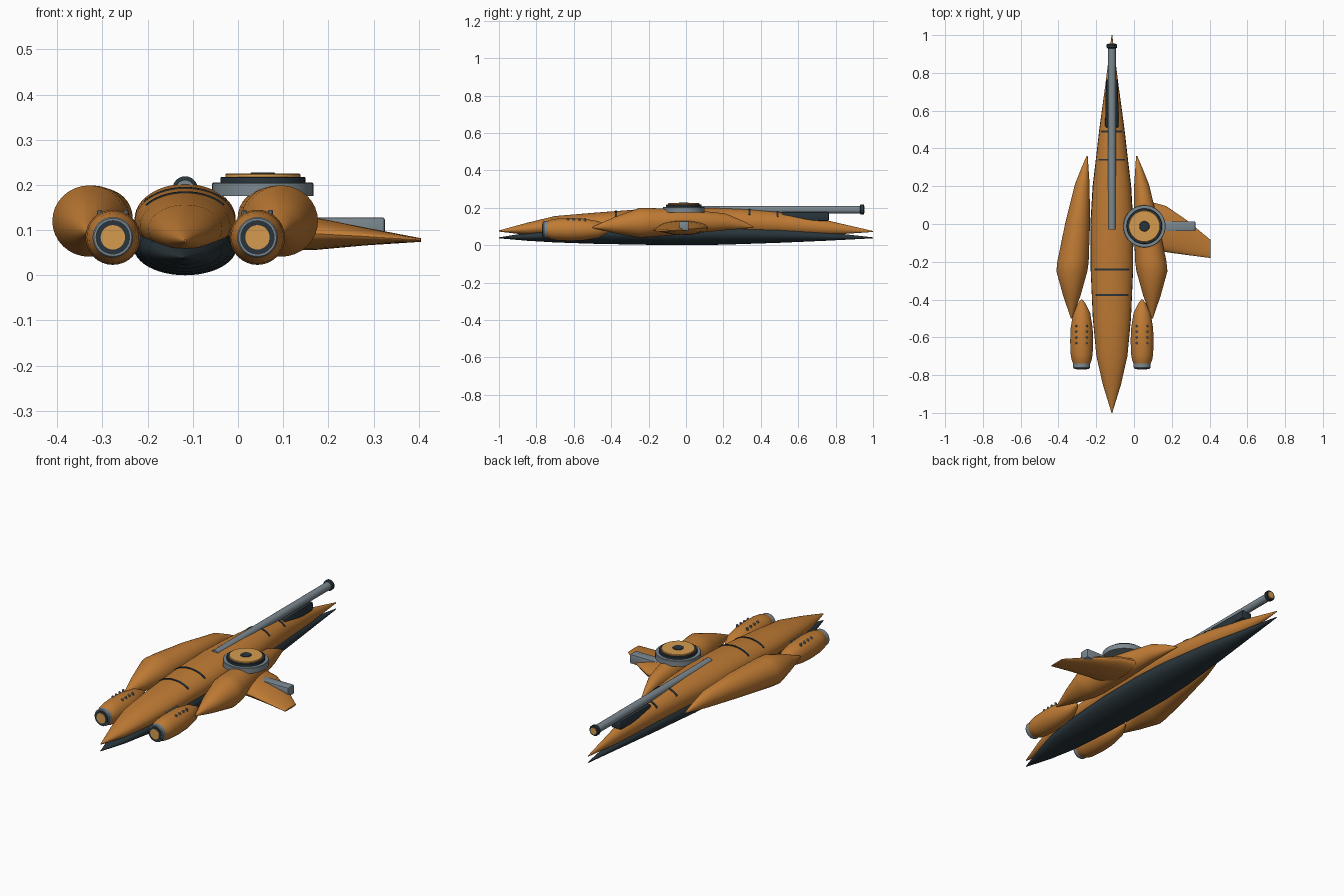
import bpy, bmesh, math
from mathutils import Vector

cube = bpy.data.objects.get("Cube")
if cube:
    bpy.data.objects.remove(cube, do_unlink=True)


def material(name, rgb):
    m = bpy.data.materials.new(name)
    m.use_nodes = True
    m.diffuse_color = (*rgb, 1)
    m.node_tree.nodes["Principled BSDF"].inputs["Base Color"].default_value = (*rgb, 1)
    return m


ORANGE = material("burnt orange", (0.53, 0.2, 0.035))
GOLD = material("light gold", (0.67, 0.33, 0.08))
GREY = material("steel grey", (0.2, 0.25, 0.28))
DARK = material("dark slate", (0.022, 0.036, 0.045))

MID = -0.117  # centreline of the hull


def finish(name, bm, mat, angle=30):
    bmesh.ops.recalc_face_normals(bm, faces=bm.faces)
    me = bpy.data.meshes.new(name)
    bm.to_mesh(me)
    bm.free()
    me.materials.append(mat)
    ob = bpy.data.objects.new(name, me)
    bpy.context.collection.objects.link(ob)
    bpy.ops.object.select_all(action="DESELECT")
    bpy.context.view_layer.objects.active = ob
    ob.select_set(True)
    bpy.ops.object.shade_smooth_by_angle(angle=math.radians(angle))
    return ob


def loft(name, sections, mat, axis="Y", n=32):
    """Ellipse sections (position, centre a, radius a, centre b, radius b) along an axis."""
    bm = bmesh.new()
    rings = []
    for p, ca, ra, cb, rb in sections:
        ring = []
        for i in range(n):
            t = math.tau * i / n
            a, b = ca + ra * math.cos(t), cb + rb * math.sin(t)
            ring.append(bm.verts.new({"X": (p, a, b), "Y": (a, p, b), "Z": (a, b, p)}[axis]))
        rings.append(ring)
    for r, s in zip(rings, rings[1:]):
        for i in range(n):
            j = (i + 1) % n
            bm.faces.new((r[i], r[j], s[j], s[i]))
    bm.faces.new(rings[0])
    bm.faces.new(rings[-1])
    return finish(name, bm, mat)


def lathe(name, a, b, profile, mat, axis="Y", n=32):
    return loft(name, [(p, a, r, b, r) for p, r in profile], mat, axis, n)


def box(name, lo, hi, mat, bevel):
    bm = bmesh.new()
    bmesh.ops.create_cube(bm, size=1)
    lo, hi = Vector(lo), Vector(hi)
    for v in bm.verts:
        v.co = (lo + hi) / 2 + v.co * (hi - lo)
    bmesh.ops.bevel(bm, geom=bm.edges[:], offset=bevel, segments=2, profile=0.5, affect="EDGES")
    return finish(name, bm, mat)


# Hull shells: y, half width, underside, top
upper = [(-1, 0.002, 0.073, 0.079), (-0.85, 0.048, 0.055, 0.12), (-0.7, 0.082, 0.05, 0.156),
         (-0.5, 0.1, 0.047, 0.173), (-0.25, 0.111, 0.047, 0.192), (0, 0.112, 0.047, 0.202),
         (0.2, 0.1, 0.047, 0.199), (0.35, 0.083, 0.048, 0.192), (0.5, 0.066, 0.05, 0.178),
         (0.75, 0.033, 0.054, 0.134), (1, 0.002, 0.071, 0.076)]
lower = [(-1, 0.002, 0.037, 0.042), (-0.85, 0.048, 0.024, 0.066), (-0.7, 0.082, 0.015, 0.095),
         (-0.5, 0.101, 0.008, 0.115), (-0.25, 0.112, 0.003, 0.125), (0, 0.114, 0, 0.125),
         (0.2, 0.102, 0.003, 0.12), (0.35, 0.084, 0.008, 0.11), (0.5, 0.067, 0.013, 0.1),
         (0.75, 0.033, 0.024, 0.07), (1, 0.002, 0.037, 0.042)]


def shell(rows):
    return [(y, MID, w, (lo + hi) / 2, (hi - lo) / 2) for y, w, lo, hi in rows]


loft("upper_hull", shell(upper), ORANGE, n=48)
loft("lower_hull", shell(lower), DARK, n=48)


def hull_at(y):
    for s, e in zip(shell(upper), shell(upper)[1:]):
        if s[0] <= y <= e[0]:
            f = (y - s[0]) / (e[0] - s[0])
            return [u + (v - u) * f for u, v in zip(s, e)]


# Thin dark panel seams wrapped over the hull
for k, y in enumerate((-0.375, -0.24, 0.34, 0.49)):
    bm = bmesh.new()
    rows = []
    for yy, lift in ((-0.005, -0.004), (-0.005, 0.003), (0.005, 0.003), (0.005, -0.004)):
        _, cx, rx, cz, rz = hull_at(y + yy)
        rows.append([bm.verts.new((cx + (rx + lift) * math.cos(t), y + yy, cz + (rz + lift) * math.sin(t)))
                     for t in (math.radians(36 + 6 * i) for i in range(19))])
    for r, s in zip(rows, rows[1:] + rows[:1]):
        for i in range(18):
            bm.faces.new((r[i], r[i + 1], s[i + 1], s[i]))
    for i in (0, -1):
        bm.faces.new([r[i] for r in rows])
    finish(f"hull_seam_{k + 1}", bm, DARK)

# Long gun along the spine
lathe("gun_barrel", MID, 0.19, [(-0.03, 0.021), (0.94, 0.021)], GREY, n=24)
lathe("gun_muzzle", MID, 0.191, [(0.93, 0.022), (0.934, 0.028), (0.948, 0.028), (0.952, 0.025)], DARK, n=24)
lathe("gun_muzzle_cap", MID, 0.191, [(0.95, 0.018), (0.955, 0.018)], GOLD, n=24)
mount = box("gun_mount", (MID - 0.036, 0.51, 0.13), (MID + 0.036, 0.765, 0.178), DARK, 0.01)
for v in mount.data.vertices:  # narrow toward the rear
    v.co.x = MID + (v.co.x - MID) * (1 - 0.8 * max(0, v.co.y - 0.6))

# Paired side pods and engines
for side, label in ((1, "left"), (-1, "right")):
    def X(d):
        return MID + side * d

    loft(f"{label}_pod", [(-0.5, X(0.214), 0.003, 0.095, 0.003), (-0.38, X(0.212), 0.046, 0.108, 0.044),
                          (-0.25, X(0.212), 0.082, 0.12, 0.079), (-0.2, X(0.206), 0.083, 0.121, 0.078),
                          (0.0, X(0.182), 0.066, 0.126, 0.066), (0.21, X(0.157), 0.039, 0.125, 0.045),
                          (0.3, X(0.142), 0.018, 0.11, 0.022), (0.36, X(0.131), 0.003, 0.097, 0.003)], ORANGE)

    ex, ez = X(0.16), 0.084
    lathe(f"{label}_engine", ex, ez, [(-0.742, 0.044), (-0.72, 0.053), (-0.69, 0.058), (-0.62, 0.061),
                                      (-0.55, 0.058), (-0.47, 0.045), (-0.42, 0.02), (-0.4, 0.004)], ORANGE)
    lathe(f"{label}_engine_collar", ex, ez, [(-0.764, 0.042), (-0.76, 0.045), (-0.738, 0.045)], GREY)
    lathe(f"{label}_engine_ring", ex, ez, [(-0.767, 0.038), (-0.75, 0.038)], DARK)
    lathe(f"{label}_engine_face", ex, ez, [(-0.77, 0.027), (-0.75, 0.027)], GOLD)
    for s in (-1, 1):
        for i in range(4):
            lathe(f"{label}_engine_stud", ex + s * 0.029, -0.54 - 0.03 * i,
                  [(0.125, 0.006), (0.142, 0.006), (0.145, 0.003)], GREY, "Z", 10)

# Offset turret: stacked discs
tx, ty = 0.055, -0.012
for name, z0, z1, r, mat in (("turret_base", 0.175, 0.205, 0.112, GREY), ("turret_ring", 0.2, 0.218, 0.094, DARK),
                             ("turret_lid", 0.215, 0.225, 0.083, GOLD), ("turret_hub", 0.22, 0.228, 0.027, DARK)):
    lathe(name, tx, ty, [(z0, r), (z1 - 0.002, r), (z1, r - 0.002)], mat, "Z", 48)

# Single swept fin with its side block
loft("left_fin", [(0.08, -0.015, 0.135, 0.094, 0.04), (0.17, -0.027, 0.122, 0.092, 0.036),
                  (0.28, -0.072, 0.092, 0.086, 0.02), (0.405, -0.132, 0.048, 0.078, 0.004)], ORANGE, "X")
box("fin_block", (0.12, -0.038, 0.078), (0.325, 0.014, 0.128), GREY, 0.005)
